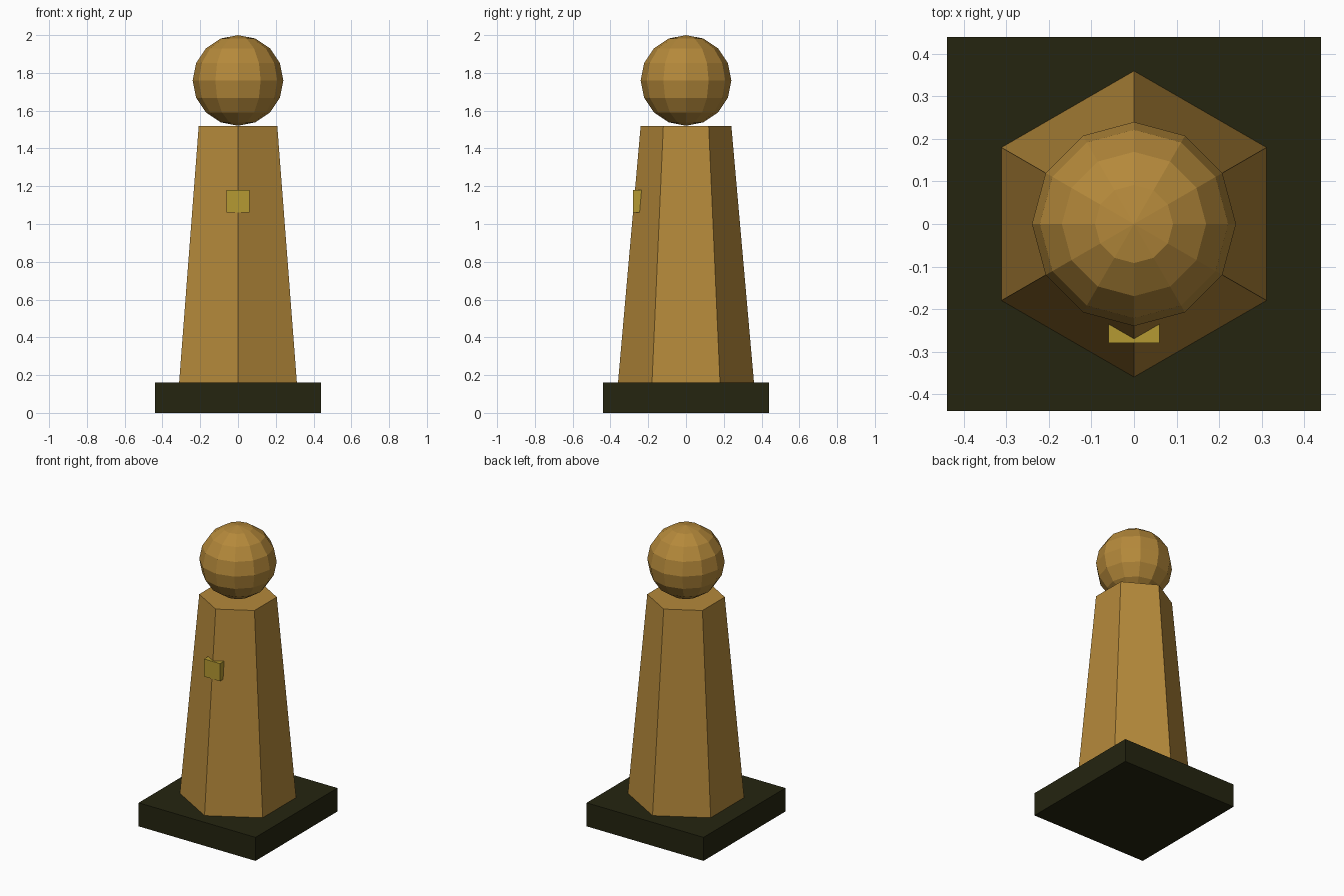
import bpy, bmesh, math

if "Cube" in bpy.data.objects:
    bpy.data.objects.remove(bpy.data.objects["Cube"])


def material(name, rgb):
    m = bpy.data.materials.new(name)
    m.diffuse_color = (*rgb, 1.0)
    m.use_nodes = True
    m.node_tree.nodes["Principled BSDF"].inputs["Base Color"].default_value = m.diffuse_color
    return m


def add_object(name, bm, mat):
    bmesh.ops.recalc_face_normals(bm, faces=bm.faces)
    mesh = bpy.data.meshes.new(name)
    bm.to_mesh(mesh)
    bm.free()
    mesh.materials.append(mat)
    obj = bpy.data.objects.new(name, mesh)
    bpy.context.collection.objects.link(obj)
    return obj


def box(name, lo, hi, mat):
    bm = bmesh.new()
    bmesh.ops.create_cube(bm, size=1.0)
    for v in bm.verts:
        v.co = [l + (c + 0.5) * (h - l) for c, l, h in zip(v.co, lo, hi)]
    return add_object(name, bm, mat)


def tapered_prism(name, sides, r_low, r_high, z_low, z_high, mat):
    # Corners start on the -y axis, so one edge faces the front
    bm = bmesh.new()
    rings = []
    for r, z in ((r_low, z_low), (r_high, z_high)):
        angles = [math.tau * i / sides - math.pi / 2 for i in range(sides)]
        rings.append([bm.verts.new((r * math.cos(a), r * math.sin(a), z)) for a in angles])
        bm.faces.new(rings[-1])
    low, high = rings
    for i in range(sides):
        j = (i + 1) % sides
        bm.faces.new((low[i], low[j], high[j], high[i]))
    return add_object(name, bm, mat)


def ball(name, radius, z, mat):
    bm = bmesh.new()
    bmesh.ops.create_uvsphere(bm, u_segments=12, v_segments=8, radius=radius)
    bmesh.ops.translate(bm, verts=bm.verts, vec=(0, 0, z))
    return add_object(name, bm, mat)


wood = material("warm brown", (0.46, 0.25, 0.043))
dark = material("dark olive", (0.018, 0.018, 0.005))
gold = material("yellow gold", (0.46, 0.32, 0.032))

# Square plinth, six-sided tapered body, faceted head, front badge
box("base", (-0.44, -0.44, 0.0), (0.44, 0.44, 0.16), dark)
tapered_prism("body", 6, 0.36, 0.24, 0.16, 1.52, wood)
ball("head", 0.24, 1.76, wood)
box("badge", (-0.06, -0.28, 1.06), (0.06, -0.22, 1.18), gold)
